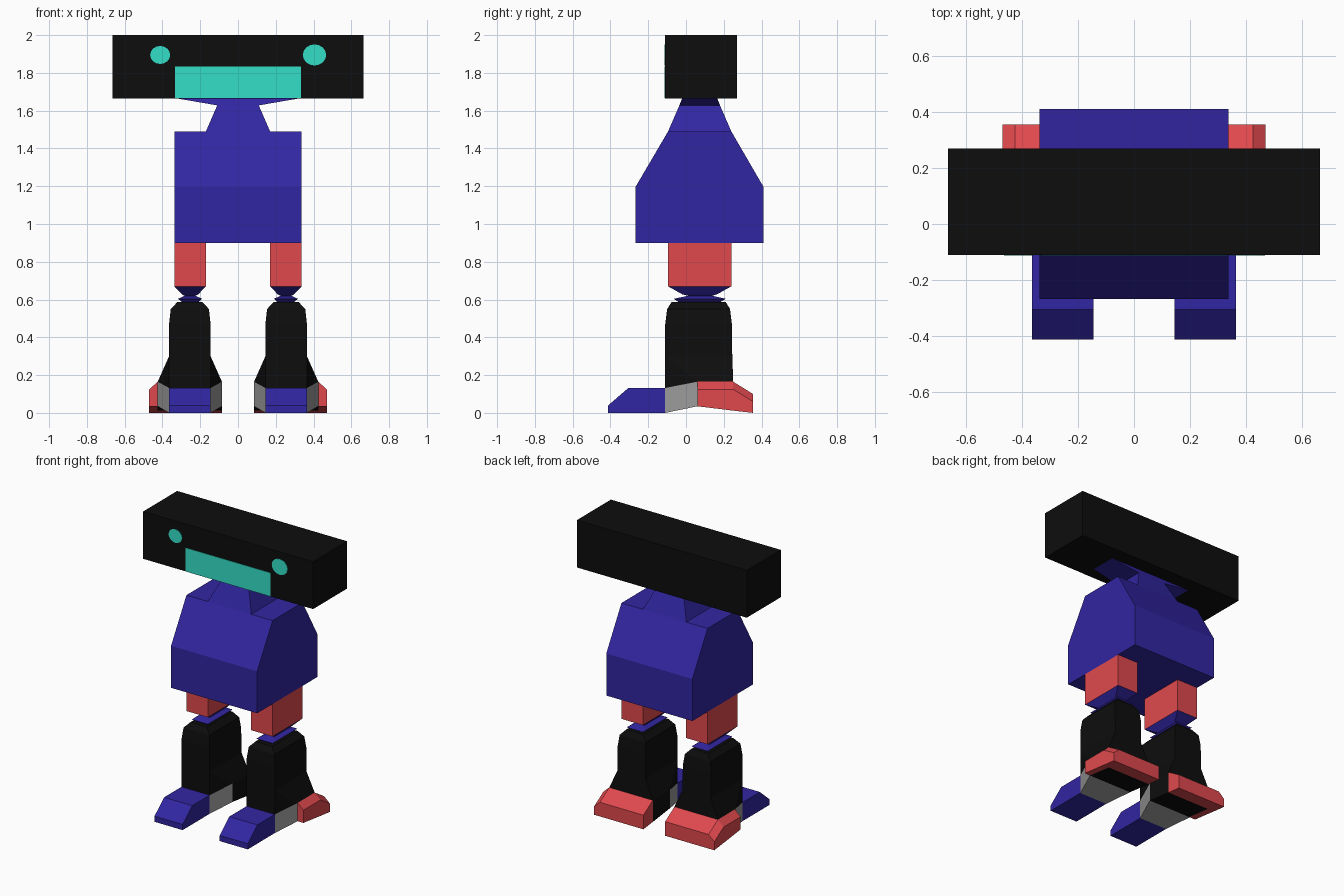
import bpy, bmesh, math

cube = bpy.data.objects.get("Cube")
if cube:
    bpy.data.objects.remove(cube, do_unlink=True)


def material(name, rgb):
    m = bpy.data.materials.new(name)
    m.use_nodes = True
    m.diffuse_color = (*rgb, 1)
    m.node_tree.nodes["Principled BSDF"].inputs["Base Color"].default_value = (*rgb, 1)
    return m


BLUE = material("deep blue", (0.031, 0.019, 0.36))
RED = material("coral red", (0.74, 0.066, 0.075))
BLACK = material("black", (0.004, 0.004, 0.004))
GREY = material("grey", (0.33, 0.33, 0.33))
TEAL = material("teal", (0.033, 0.74, 0.58))


def finish(name, bm, mat):
    bmesh.ops.recalc_face_normals(bm, faces=bm.faces)
    mesh = bpy.data.meshes.new(name)
    bm.to_mesh(mesh)
    bm.free()
    mesh.materials.append(mat)
    obj = bpy.data.objects.new(name, mesh)
    bpy.context.collection.objects.link(obj)
    return obj


def loft(name, sections, mat, side=1):
    """Skin a closed solid through sections of equal point count."""
    bm = bmesh.new()
    rings = [[bm.verts.new((side * x, y, z)) for x, y, z in s] for s in sections]
    n = len(rings[0])
    for a, b in zip(rings, rings[1:]):
        for i in range(n):
            j = (i + 1) % n
            bm.faces.new((a[i], a[j], b[j], b[i]))
    bm.faces.new(rings[0])
    bm.faces.new(rings[-1])
    return finish(name, bm, mat)


def hull(name, points, mat, side=1):
    bm = bmesh.new()
    verts = [bm.verts.new((side * x, y, z)) for x, y, z in points]
    bmesh.ops.convex_hull(bm, input=verts)
    bmesh.ops.dissolve_limit(bm, angle_limit=0.01, verts=bm.verts, edges=bm.edges)
    return finish(name, bm, mat)


def flat(x0, x1, y0, y1, z):
    """Horizontal rectangle."""
    return [(x0, y0, z), (x1, y0, z), (x1, y1, z), (x0, y1, z)]


def upright(x0, x1, z0, z1, y):
    """Rectangle facing the front."""
    return [(x0, y, z0), (x1, y, z0), (x1, y, z1), (x0, y, z1)]


# Head with mouth and eye plates
FACE = -0.11
loft("head", [flat(-0.665, 0.665, FACE, 0.27, z) for z in (1.665, 2.0)], BLACK)
loft("mouth", [upright(-0.333, 0.333, 1.666, 1.833, y)
               for y in (FACE - 0.003, FACE + 0.003)], TEAL)
for name, ex, r in (("right_eye", -0.412, 0.053), ("left_eye", 0.405, 0.062)):
    loft(name, [[(ex + r * math.cos(t * math.tau / 16), y,
                  1.895 + 0.9 * r * math.sin(t * math.tau / 16)) for t in range(16)]
                for y in (FACE - 0.003, FACE + 0.003)], TEAL)

# Neck flaring out under the head
loft("neck", [flat(-0.17, 0.17, -0.095, 0.24, 1.49),
              flat(-0.11, 0.11, -0.035, 0.18, 1.628),
              flat(-0.33, 0.33, -0.02, 0.165, 1.666)], BLUE)

# Body with sloping shoulders
loft("body", [flat(-0.337, 0.337, -0.267, 0.41, 0.9),
              flat(-0.337, 0.337, -0.267, 0.41, 1.197),
              flat(-0.337, 0.337, -0.095, 0.24, 1.49)], BLUE)

# Legs
for side, label in ((1, "left"), (-1, "right")):
    loft(label + "_thigh", [flat(0.17, 0.337, -0.095, 0.24, z) for z in (0.67, 0.9)],
         RED, side)
    loft(label + "_knee", [flat(0.17, 0.337, -0.095, 0.24, 0.67),
                           flat(0.21, 0.297, -0.02, 0.165, 0.628),
                           flat(0.225, 0.283, 0.01, 0.14, 0.62),
                           flat(0.19, 0.317, -0.065, 0.21, 0.604),
                           flat(0.215, 0.29, -0.03, 0.17, 0.58)], BLUE, side)

    # Shin: block with a tapered cap
    loft(label + "_shin", [flat(0.145, 0.365, -0.11, 0.245, 0.3),
                           flat(0.145, 0.365, -0.11, 0.243, 0.47),
                           flat(0.154, 0.356, -0.1, 0.233, 0.55),
                           flat(0.19, 0.32, -0.075, 0.21, 0.588)], BLACK, side)
    # Ankle spreads over the wider rear of the foot
    hull(label + "_ankle", flat(0.145, 0.365, -0.11, 0.245, 0.3)
         + flat(0.085, 0.425, 0.06, 0.25, 0.165)
         + [(0.145, -0.11, 0.132), (0.365, -0.11, 0.132)], BLACK, side)
    loft(label + "_sole", [upright(0.085, 0.425, 0.035, 0.165, 0.06),
                           upright(0.085, 0.425, 0.012, 0.165, 0.25)], BLACK, side)

    # Foot: grey middle and blue toe
    loft(label + "_midfoot", [upright(0.145, 0.365, 0.0, 0.132, -0.11),
                              upright(0.085, 0.425, 0.035, 0.165, 0.06)], GREY, side)
    loft(label + "_toe", [upright(0.145, 0.365, 0.0, 0.04, -0.412),
                          upright(0.145, 0.365, 0.0, 0.132, -0.305),
                          upright(0.145, 0.365, 0.0, 0.132, -0.11)], BLUE, side)

    # Heel: bevelled bar at the back, running forward along the outer side
    def heel_section(inner, y, low, mid, top):
        return [(inner, y, low), (inner, y, top), (0.425, y, top),
                (0.47, y, mid), (0.47, y, low)]

    loft(label + "_heel", [heel_section(0.085, 0.25, 0.012, 0.125, 0.165),
                           heel_section(0.085, 0.355, 0.0, 0.06, 0.1)], RED, side)
    loft(label + "_heel_side", [heel_section(0.42, 0.06, 0.035, 0.125, 0.165),
                                heel_section(0.42, 0.25, 0.012, 0.125, 0.165)], RED, side)
